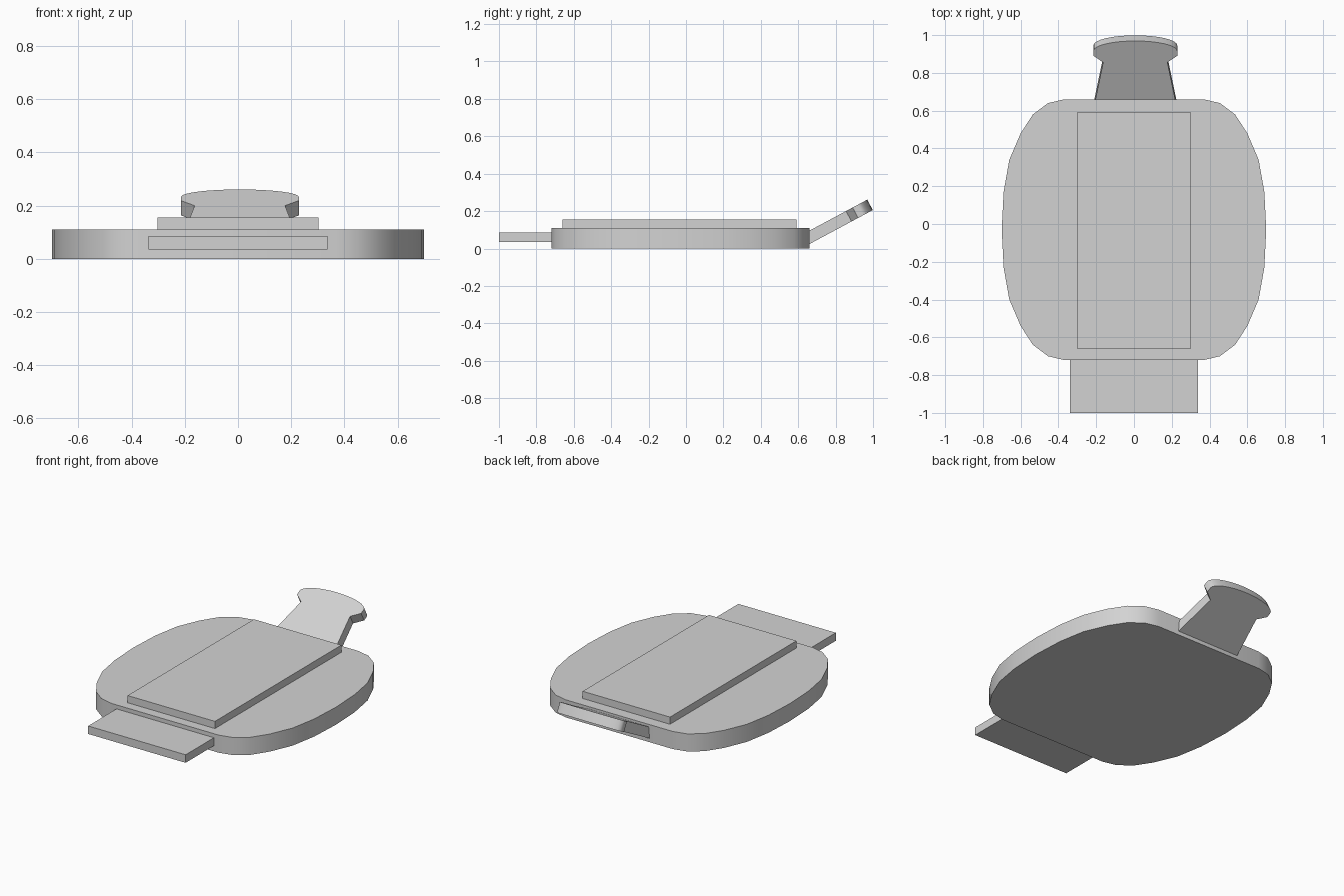
import bpy, bmesh, math
from mathutils import Matrix, Vector

cube = bpy.data.objects.get("Cube")
if cube:
    bpy.data.objects.remove(cube, do_unlink=True)

GREY = (0.65, 0.65, 0.65, 1.0)
grey = bpy.data.materials.new("plain_grey")
grey.use_nodes = True
grey.diffuse_color = GREY
grey.node_tree.nodes["Principled BSDF"].inputs["Base Color"].default_value = GREY


def slab(name, outline, thickness, matrix):
    """Extrude a flat outline upwards and place it with a matrix."""
    bm = bmesh.new()
    face = bm.faces.new([bm.verts.new((x, y, 0)) for x, y in outline])
    top = bmesh.ops.extrude_face_region(bm, geom=[face])["geom"]
    bmesh.ops.translate(bm, vec=(0, 0, thickness),
                        verts=[v for v in top if isinstance(v, bmesh.types.BMVert)])
    bmesh.ops.transform(bm, matrix=matrix, verts=bm.verts)
    bmesh.ops.recalc_face_normals(bm, faces=bm.faces)
    mesh = bpy.data.meshes.new(name)
    bm.to_mesh(mesh)
    bm.free()
    mesh.materials.append(grey)
    obj = bpy.data.objects.new(name, mesh)
    bpy.context.collection.objects.link(obj)
    bpy.ops.object.select_all(action='DESELECT')
    obj.select_set(True)
    bpy.context.view_layer.objects.active = obj
    bpy.ops.object.shade_smooth_by_angle(angle=math.radians(30))
    return obj


def mirrored(half):
    """Close a right-hand outline with its left-hand reflection."""
    return half + [(-x, y) for x, y in reversed(half) if x > 1e-5]


def rectangle(width, y0, y1):
    return mirrored([(width / 2, y0), (width / 2, y1)])


# Rounded body with flat front and back ends
quarter = [(0.70, 0), (0.69, 0.20), (0.66, 0.37), (0.60, 0.51),
           (0.535, 0.61), (0.455, 0.67), (0.37, 0.69)]
side = [(x, -y) for x, y in reversed(quarter[1:])] + quarter
slab("body", mirrored(side), 0.11, Matrix.Translation((0, -0.03, 0)))

# Raised plate along the middle
slab("top_plate", rectangle(0.605, -0.66, 0.59), 0.045, Matrix.Translation((0, 0, 0.11)))

# Flat tab at the front, rooted in the body
slab("front_tab", rectangle(0.675, -1.0, -0.70), 0.05, Matrix.Translation((0, 0, 0.035)))

# Tilted tail: tapered neck, notched flange and curved end
tail = [(0.222, -0.05), (0.17, 0.233), (0.222, 0.273)]
for i in range(9):
    a = math.radians(90 * i / 8)
    tail.append((0.222 * math.cos(a), 0.302 + 0.06 * math.sin(a)))
tilt = Matrix.Rotation(math.radians(28.2), 4, 'X')
place = Matrix.Translation((0.007, 0.65, 0.09)) @ tilt @ Matrix.Translation((0, 0, -0.063))
slab("tail", mirrored(tail), 0.063, place)
